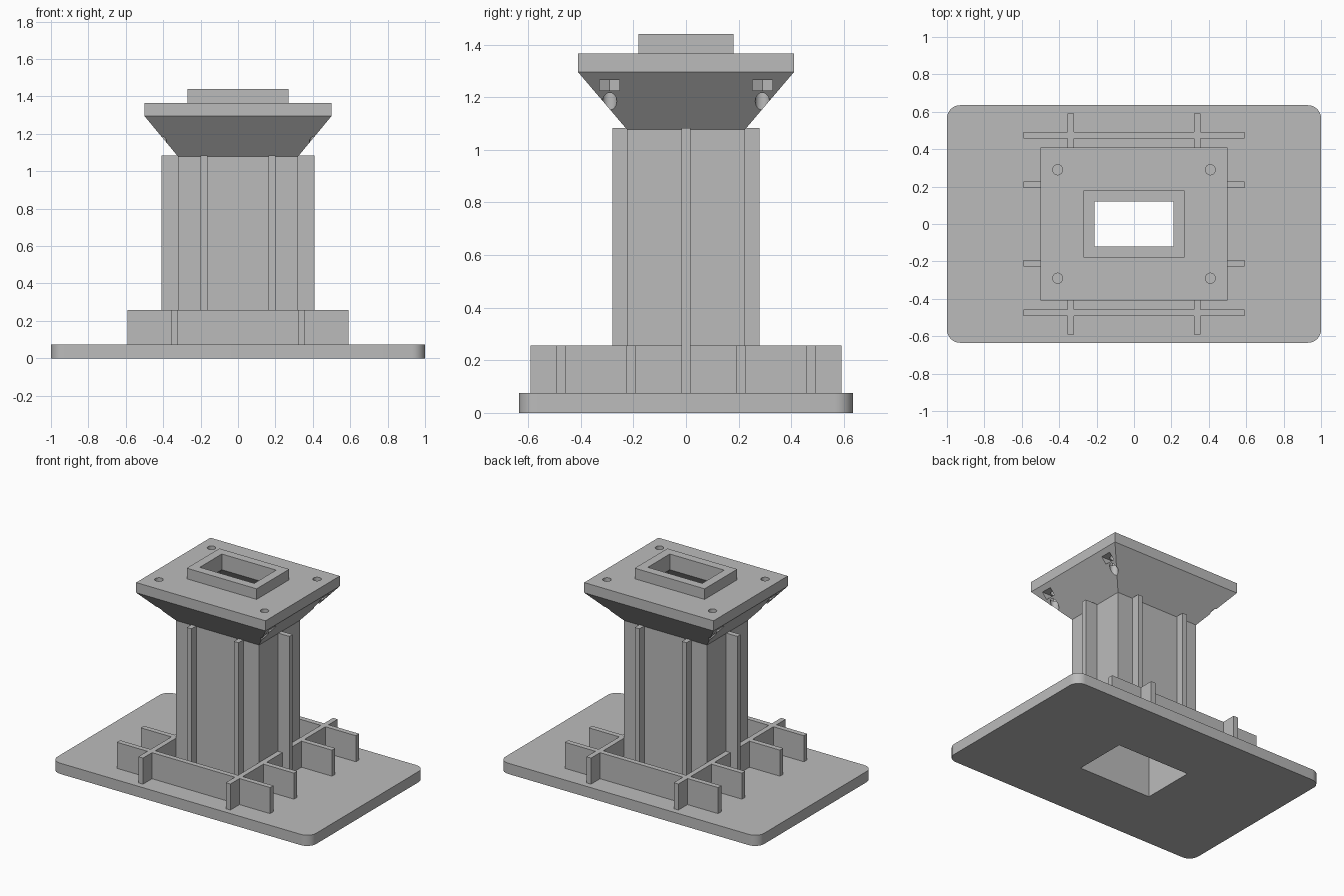
import bpy, bmesh, math

if "Cube" in bpy.data.objects:
    bpy.data.objects.remove(bpy.data.objects["Cube"])

grey = bpy.data.materials.new("light_grey")
grey.diffuse_color = (0.5, 0.5, 0.5, 1)
grey.use_nodes = True
grey.node_tree.nodes["Principled BSDF"].inputs["Base Color"].default_value = grey.diffuse_color


def finish(name, bm):
    bmesh.ops.recalc_face_normals(bm, faces=bm.faces)
    me = bpy.data.meshes.new(name)
    bm.to_mesh(me)
    bm.free()
    ob = bpy.data.objects.new(name, me)
    bpy.context.collection.objects.link(ob)
    me.materials.append(grey)
    return ob


def stack(name, loops):
    """Closed solid skinned through equal-length loops of points."""
    bm = bmesh.new()
    rings = [[bm.verts.new(p) for p in loop] for loop in loops]
    n = len(rings[0])
    for a, b in zip(rings, rings[1:]):
        for i in range(n):
            j = (i + 1) % n
            bm.faces.new((a[i], a[j], b[j], b[i]))
    bm.faces.new(rings[0][::-1])
    bm.faces.new(rings[-1])
    return finish(name, bm)


def rect(hx, hy, z):
    return [(-hx, -hy, z), (hx, -hy, z), (hx, hy, z), (-hx, hy, z)]


def box(name, x0, x1, y0, y1, z0, z1):
    return stack(name, [[(x0, y0, z), (x1, y0, z), (x1, y1, z), (x0, y1, z)]
                        for z in (z0, z1)])


def prism(name, cx, cy, r, n, z0, z1):
    return stack(name, [[(cx + r * math.cos(2 * math.pi * i / n),
                          cy + r * math.sin(2 * math.pi * i / n), z)
                         for i in range(n)] for z in (z0, z1)])


def apply(ob, mod):
    bpy.context.view_layer.objects.active = ob
    bpy.ops.object.modifier_apply(modifier=mod.name)


def cut(ob, cutter):
    mod = ob.modifiers.new("cut", 'BOOLEAN')
    mod.operation = 'DIFFERENCE'
    mod.solver = 'EXACT'
    mod.object = cutter
    apply(ob, mod)


def smooth(ob):
    bpy.ops.object.select_all(action='DESELECT')
    ob.select_set(True)
    bpy.context.view_layer.objects.active = ob
    bpy.ops.object.shade_smooth_by_angle(angle=math.radians(30))


# base plate with rounded corners
corners = []
R = 0.07
for k, (sx, sy) in enumerate([(1, 1), (-1, 1), (-1, -1), (1, -1)]):
    for i in range(9):
        a = math.radians(90 * k + 90 * i / 8)
        corners.append((sx * (1 - R) + R * math.cos(a),
                        sy * (0.635 - R) + R * math.sin(a)))
base = stack("base_plate", [[(x, y, z) for x, y in corners] for z in (0, 0.075)])

# hollow column
column = stack("column", [rect(0.32, 0.225, 0.075), rect(0.32, 0.225, 1.078)])

# flared head, top slab and collar as one solid
head = stack("flared_head", [
    rect(0.32, 0.225, 1.078), rect(0.5, 0.41, 1.295), rect(0.5, 0.41, 1.366),
    rect(0.27, 0.18, 1.366), rect(0.27, 0.18, 1.44)])

# socket running through everything, narrowing near the top
socket = stack("socket_cutter", [
    rect(0.28, 0.188, -0.1), rect(0.28, 0.188, 1.26),
    rect(0.21, 0.121, 1.33), rect(0.21, 0.121, 1.6)])
for part in (base, column, head):
    cut(part, socket)
bpy.data.objects.remove(socket)

# bolt holes and nut slots open to the sides
for sx in (-1, 1):
    for sy in (-1, 1):
        cx, cy = 0.408 * sx, 0.29 * sy
        xs = sorted((cx, cx + 0.2 * sx))
        cutters = [prism("bolt_cutter", cx, cy, 0.027, 32, 1.0, 1.5),
                   prism("nut_cutter", cx, cy, 0.044, 6, 1.225, 1.266),
                   box("slot_cutter", xs[0], xs[1], cy - 0.0381, cy + 0.0381,
                       1.225, 1.266)]
        for c in cutters:
            cut(head, c)
            bpy.data.objects.remove(c)

# upright ribs on the column
T = 0.018
for s in (-1, 1):
    y0, y1 = sorted((0.22 * s, 0.28 * s))
    for x in (-0.182, 0.182):
        box("column_rib", x - T, x + T, y0, y1, 0.075, 1.083)
    x0, x1 = sorted((0.315 * s, 0.41 * s))
    box("column_side_rib", x0, x1, -T, T, 0.075, 1.083)

# low crossing stiffeners on the base
for s in (-1, 1):
    box("long_stiffener", -0.592, 0.592, 0.474 * s - T, 0.474 * s + T, 0.075, 0.257)
    box("cross_stiffener", 0.338 * s - T, 0.338 * s + T, -0.592, 0.592, 0.075, 0.257)
    x0, x1 = sorted((0.325 * s, 0.592 * s))
    for y in (-0.21, 0.21):
        box("short_stiffener", x0, x1, y - T, y + T, 0.075, 0.257)

smooth(base)
smooth(head)
